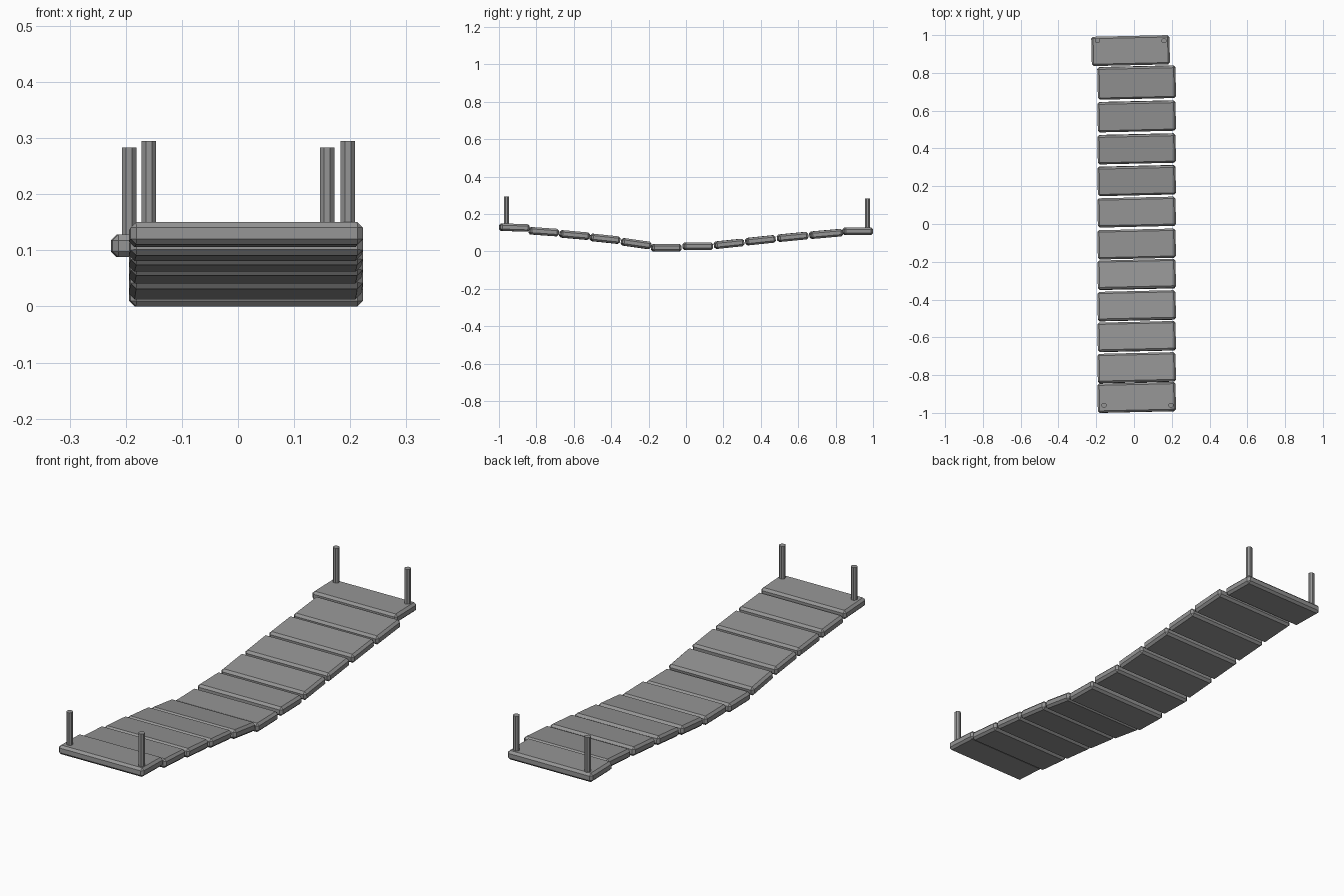
import bpy
from math import radians
from mathutils import Euler

cube = bpy.data.objects.get("Cube")
if cube:
    bpy.data.objects.remove(cube, do_unlink=True)

grey = bpy.data.materials.new("weathered grey")
grey.use_nodes = True
colour = (0.3, 0.3, 0.3, 1)
grey.diffuse_color = colour
grey.node_tree.nodes["Principled BSDF"].inputs["Base Color"].default_value = colour


def plank(name, x, y, z, tilt, depth):
    """Chamfered board, slightly skewed, tilted along the sag of the bridge."""
    bpy.ops.mesh.primitive_cube_add(size=1, location=(x, y, z))
    ob = bpy.context.object
    ob.name = name
    ob.scale = (0.414, depth, 0.04)
    bpy.ops.object.transform_apply(location=False, rotation=False, scale=True)
    ob.rotation_euler = Euler((radians(tilt), 0, radians(1.3)))
    bevel = ob.modifiers.new("chamfer", 'BEVEL')
    bevel.width = 0.01
    bevel.segments = 1
    ob.data.materials.append(grey)


def post(name, x, y, bottom, top):
    """Eight-sided upright standing in an end plank."""
    bpy.ops.mesh.primitive_cylinder_add(
        vertices=8, radius=0.014, depth=top - bottom,
        location=(x, y, (top + bottom) / 2), rotation=(0, 0, radians(22.5)))
    ob = bpy.context.object
    ob.name = name
    ob.data.materials.append(grey)


# Deck planks, front to back: y, z, tilt, depth
deck = [
    (-0.918, 0.128, -2, 0.155),
    (-0.761, 0.106, -4, 0.155),
    (-0.596, 0.088, -5, 0.155),
    (-0.433, 0.068, -6, 0.155),
    (-0.267, 0.042, -8, 0.155),
    (-0.106, 0.020, 0, 0.155),
    (0.063, 0.028, 0, 0.155),
    (0.230, 0.041, 6, 0.155),
    (0.398, 0.060, 6, 0.155),
    (0.570, 0.078, 5.5, 0.160),
    (0.749, 0.094, 5, 0.172),
    (0.918, 0.108, 0, 0.155),
]
for i, (y, z, tilt, depth) in enumerate(deck):
    x = -0.018 if i == len(deck) - 1 else 0.014
    plank(f"deck_plank_{i + 1}", x, y, z, tilt, depth)

# Uprights at both ends
for side, fx, bx in (("right", -0.159, -0.194), ("left", 0.196, 0.159)):
    post(f"front_{side}_post", fx, -0.96, 0.12, 0.295)
    post(f"back_{side}_post", bx, 0.97, 0.10, 0.283)
